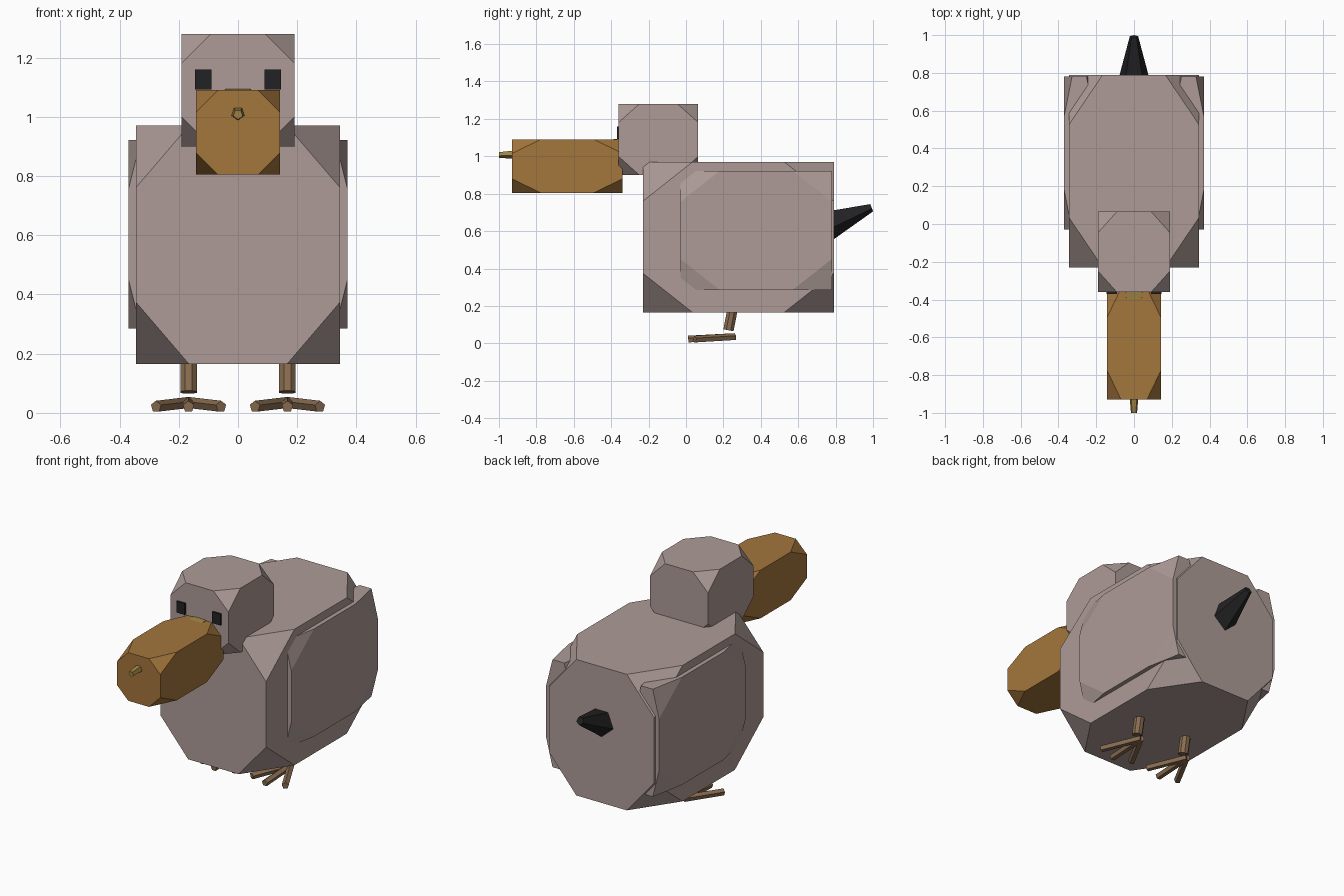
import bpy, bmesh
from math import cos, sin, pi, radians
from itertools import product
from mathutils import Vector

if "Cube" in bpy.data.objects:
    bpy.data.objects.remove(bpy.data.objects["Cube"])


def material(name, rgb):
    m = bpy.data.materials.new(name)
    m.diffuse_color = (*rgb, 1)
    m.use_nodes = True
    m.node_tree.nodes["Principled BSDF"].inputs["Base Color"].default_value = m.diffuse_color
    return m


PLUMAGE = material("plumage", (0.42, 0.33, 0.31))
BEAK = material("beak_ochre", (0.37, 0.18, 0.045))
RIDGE = material("beak_yellow", (0.36, 0.23, 0.06))
LEG = material("leg_brown", (0.25, 0.15, 0.08))
DARK = material("dark", (0.016, 0.016, 0.018))


def hull_part(name, points, mat):
    """Convex flat-faced solid around the points."""
    bm = bmesh.new()
    for p in points:
        bm.verts.new(p)
    bmesh.ops.convex_hull(bm, input=bm.verts[:])
    bmesh.ops.dissolve_limit(bm, angle_limit=radians(0.5), verts=bm.verts[:], edges=bm.edges[:])
    bmesh.ops.recalc_face_normals(bm, faces=bm.faces[:])
    me = bpy.data.meshes.new(name)
    bm.to_mesh(me)
    bm.free()
    me.materials.append(mat)
    ob = bpy.data.objects.new(name, me)
    bpy.context.collection.objects.link(ob)
    return ob


def cut_box(name, lo, hi, mat, cut=0.26):
    """Box whose corners are truncated by a fraction of every edge."""
    lo, hi = Vector(lo), Vector(hi)
    mid, half = (lo + hi) / 2, (hi - lo) / 2
    pts = []
    for s in product((-1, 1), repeat=3):
        for axis in range(3):
            p = Vector(s)
            if cut:
                p[axis] *= 1 - 2 * cut
            pts.append(mid + p * half)
            if not cut:
                break
    return hull_part(name, pts, mat)


def rod(name, a, b, ra, rb, mat, sides=5, phase=-90):
    """Tapered prism from a to b."""
    a, b = Vector(a), Vector(b)
    d = (b - a).normalized()
    side = (Vector((1, 0, 0)) - d * d.x).normalized()
    up = d.cross(side)
    if up.z < 0:
        up = -up
    pts = []
    for c, r in ((a, ra), (b, rb)):
        for i in range(sides):
            t = radians(phase) + 2 * pi * i / sides
            pts.append(c + side * r * cos(t) + up * r * sin(t))
    return hull_part(name, pts, mat)


# Body, head and bill
cut_box("body", (-0.345, -0.23, 0.165), (0.345, 0.79, 0.97), PLUMAGE)
cut_box("head", (-0.19, -0.36, 0.90), (0.19, 0.065, 1.28), PLUMAGE)
cut_box("beak", (-0.142, -0.93, 0.805), (0.142, -0.34, 1.09), BEAK)

# Ridge running through the bill, and the tail
rod("beak_ridge", (0, -0.35, 1.036), (0, -1.0, 1.008), 0.073, 0.017, RIDGE)
rod("tail", (0, 0.70, 0.614), (0, 0.992, 0.727), 0.102, 0.023, DARK)

for s, label in ((-1, "right"), (1, "left")):
    # Wing slab and eye
    xs = sorted((s * 0.21, s * 0.37))
    cut_box(label + "_wing", (xs[0], -0.03, 0.285), (xs[1], 0.78, 0.922), PLUMAGE)
    xs = sorted((s * 0.09, s * 0.145))
    cut_box(label + "_eye", (xs[0], -0.37, 1.093), (xs[1], -0.33, 1.16), DARK, cut=0)

    # Leg and three spread toes
    x = s * 0.167
    rod(label + "_leg", (x, 0.227, 0.07), (x, 0.26, 0.24), 0.03, 0.03, LEG, sides=8, phase=22.5)
    for k, toe in ((-1, "inner"), (0, "middle"), (1, "outer")):
        end = (x + s * k * 0.11, 0.012 + abs(k) * 0.035, 0.021)
        rod(f"{label}_{toe}_toe", (x, 0.26, 0.034), end, 0.02, 0.02, LEG, phase=90)
